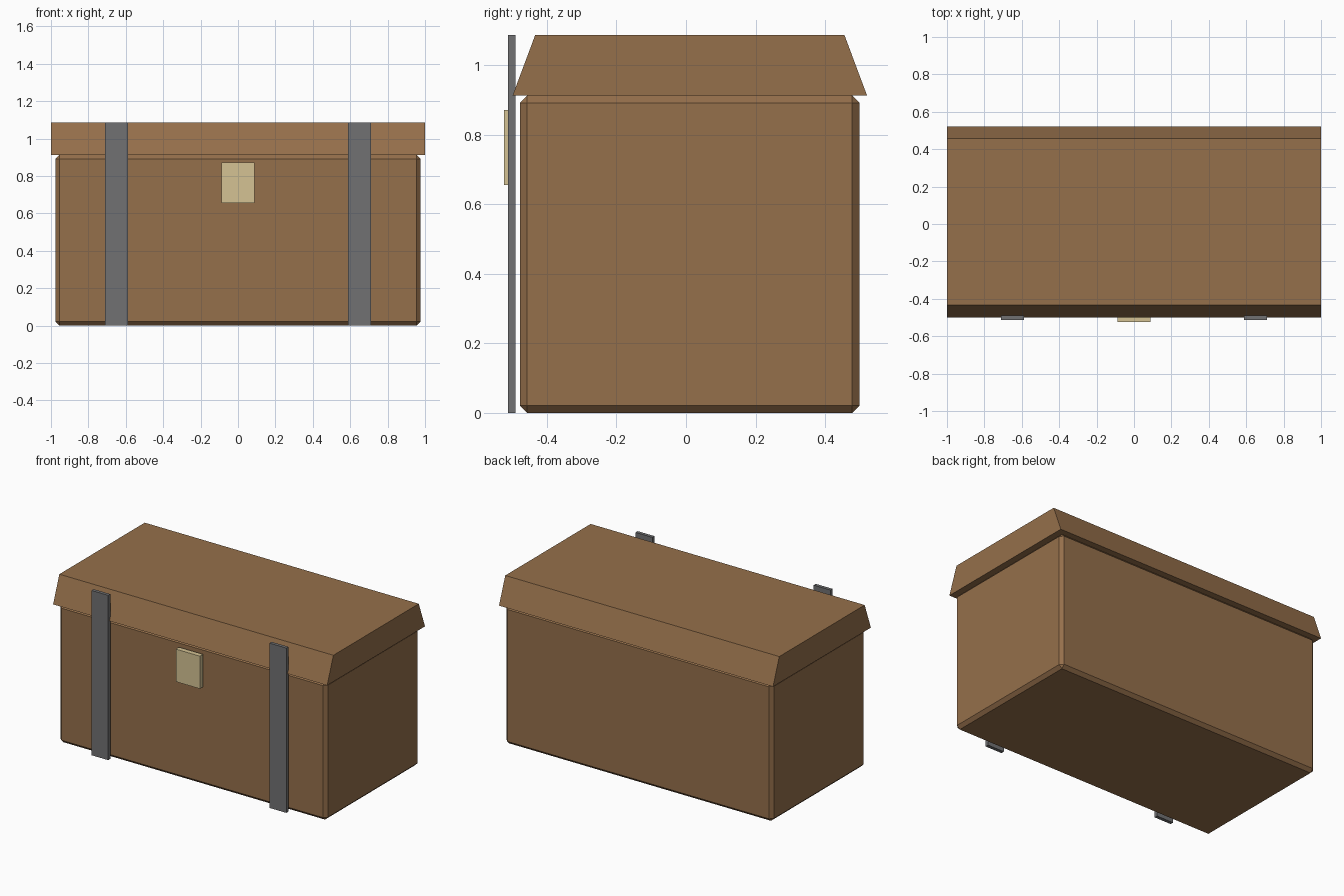
import bpy
import bmesh

default = bpy.data.objects.get("Cube")
if default:
    bpy.data.objects.remove(default, do_unlink=True)


def make_material(name, rgb):
    mat = bpy.data.materials.new(name)
    mat.use_nodes = True
    color = (*rgb, 1)
    mat.diffuse_color = color
    mat.node_tree.nodes["Principled BSDF"].inputs["Base Color"].default_value = color
    return mat


wood = make_material("brown wood", (0.30, 0.16, 0.07))
iron = make_material("grey iron", (0.165, 0.165, 0.171))
brass = make_material("pale brass", (0.66, 0.545, 0.296))


def add_box(name, low, high, mat, inset_y=0.0, bevel=0.0):
    """Box between two corners; inset_y pulls the top edges in, bevel chamfers all edges."""
    bm = bmesh.new()
    bmesh.ops.create_cube(bm, size=1)
    for v in bm.verts:
        top = v.co.z > 0
        side = 1 if v.co.y > 0 else -1
        v.co = [lo + (c + 0.5) * (hi - lo) for c, lo, hi in zip(v.co, low, high)]
        if top:
            v.co.y -= side * inset_y
    if bevel:
        bmesh.ops.bevel(bm, geom=bm.edges[:], offset=bevel, segments=1,
                        affect='EDGES', profile=0.5)
    bmesh.ops.recalc_face_normals(bm, faces=bm.faces[:])
    mesh = bpy.data.meshes.new(name)
    bm.to_mesh(mesh)
    bm.free()
    mesh.materials.append(mat)
    obj = bpy.data.objects.new(name, mesh)
    bpy.context.collection.objects.link(obj)
    return obj


# Chamfered body and overhanging lid with sloped front and back
add_box("chest_body", (-0.976, -0.478, 0), (0.976, 0.499, 0.913), wood, bevel=0.021)
add_box("chest_lid", (-1, -0.499, 0.913), (1, 0.521, 1.087), wood, inset_y=0.065)

# Upright straps on the front
for side, x in (("left", 0.65), ("right", -0.65)):
    add_box(f"{side}_strap", (x - 0.061, -0.512, 0), (x + 0.061, -0.49, 1.087), iron)

# Latch plate
add_box("latch", (-0.088, -0.523, 0.656), (0.088, -0.49, 0.871), brass)
